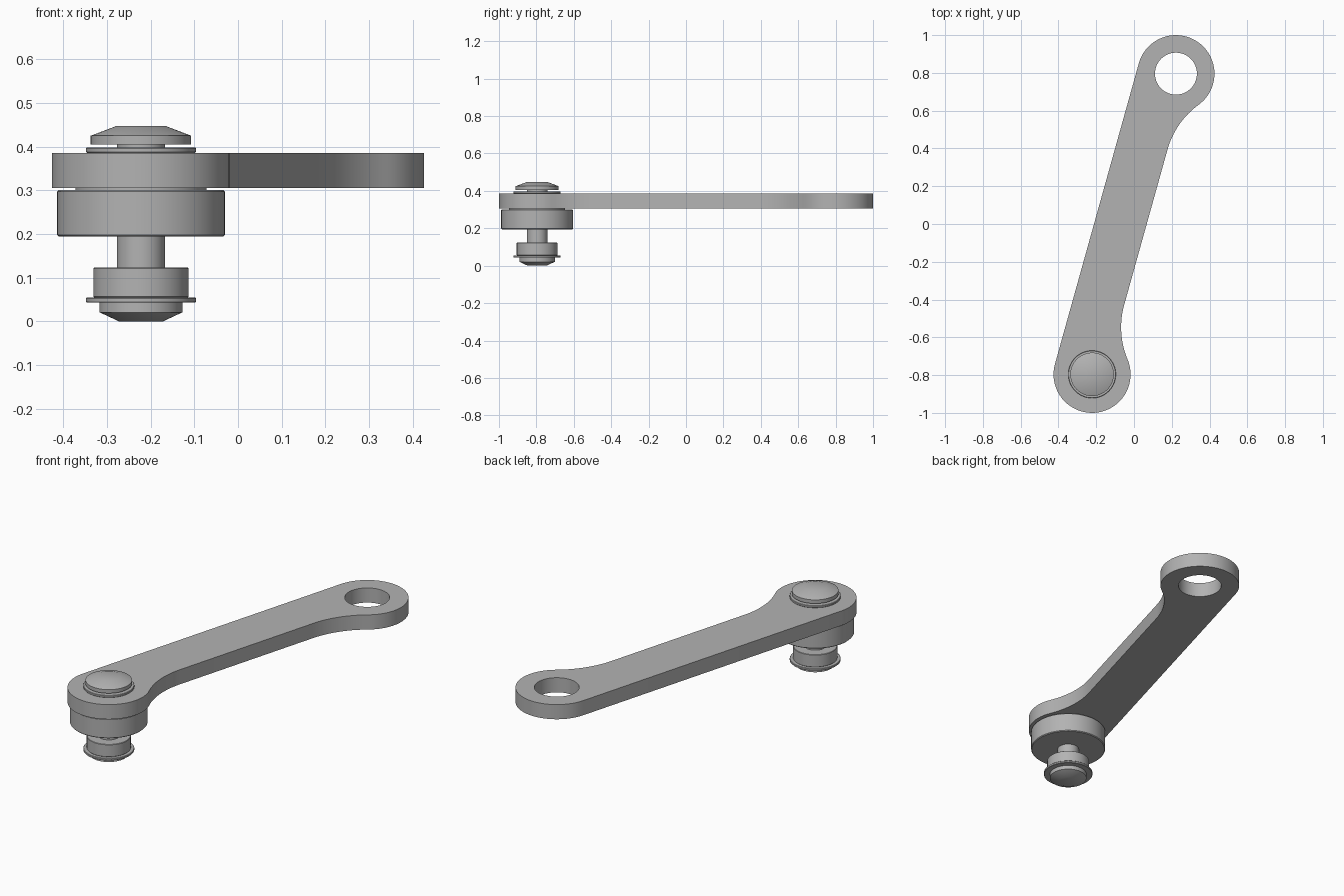
import bpy
import bmesh
from math import atan2, cos, sin, pi, sqrt, radians

if "Cube" in bpy.data.objects:
    bpy.data.objects.remove(bpy.data.objects["Cube"])

# Single plain metal colour
GREY = (0.45, 0.45, 0.45, 1)
metal = bpy.data.materials.new("grey metal")
metal.use_nodes = True
metal.diffuse_color = GREY
metal.node_tree.nodes["Principled BSDF"].inputs["Base Color"].default_value = GREY

# Arm layout: local u runs along the arm, v points to its right edge
END_X, END_Y = 0.222, 0.796
HALF = sqrt(END_X ** 2 + END_Y ** 2)
UX, UY = END_X / HALF, END_Y / HALF
END_R, EDGE_V, FILLET_R, HOLE_R = 0.204, 0.065, 0.44, 0.111


def arc(u, v, r, a0, a1, n):
    return [(u + r * cos(a0 + (a1 - a0) * i / n), v + r * sin(a0 + (a1 - a0) * i / n))
            for i in range(n + 1)]


def smooth(ob):
    bpy.ops.object.select_all(action='DESELECT')
    ob.select_set(True)
    bpy.context.view_layer.objects.active = ob
    bpy.ops.object.shade_smooth_by_angle(angle=radians(32))


def lathe(name, profile, steps=64):
    """Spin (radius, height) points around the pin axis."""
    bm = bmesh.new()
    verts = [bm.verts.new((r, 0, z)) for r, z in profile]
    edges = [bm.edges.new(pair) for pair in zip(verts, verts[1:])]
    bmesh.ops.spin(bm, geom=verts + edges, axis=(0, 0, 1), cent=(0, 0, 0),
                   angle=2 * pi, steps=steps)
    bmesh.ops.remove_doubles(bm, verts=bm.verts, dist=1e-5)
    bmesh.ops.recalc_face_normals(bm, faces=bm.faces)
    mesh = bpy.data.meshes.new(name)
    bm.to_mesh(mesh)
    bm.free()
    mesh.materials.append(metal)
    ob = bpy.data.objects.new(name, mesh)
    ob.location = (-END_X, -END_Y, 0)
    bpy.context.collection.objects.link(ob)
    smooth(ob)


def disc(name, r, z0, z1, bevel=0.002):
    lathe(name, [(0, z0), (r - bevel, z0), (r, z0 + bevel),
                 (r, z1 - bevel), (r - bevel, z1), (0, z1)])


# Arm outline: straight left edge, filleted necks on the right edge
reach = sqrt((END_R + FILLET_R) ** 2 - (EDGE_V + FILLET_R) ** 2)
fillet_v = EDGE_V + FILLET_R
join = atan2(fillet_v, reach)
lower = (arc(-HALF, 0, END_R, -pi / 2, -2 * pi + join, 40)
         + arc(reach - HALF, fillet_v, FILLET_R, pi + join, 1.5 * pi, 16)[1:])
upper = [(-u, v) for u, v in reversed(lower)]
hole = arc(HALF, 0, HOLE_R, 0, 2 * pi, 64)[:-1]

curve = bpy.data.curves.new("arm", 'CURVE')
curve.dimensions = '2D'
curve.fill_mode = 'BOTH'
curve.extrude = 0.04
for loop in (lower + upper, hole):
    spline = curve.splines.new('POLY')
    spline.points.add(len(loop) - 1)
    for point, (u, v) in zip(spline.points, loop):
        point.co = (u * UX + v * UY, u * UY - v * UX, 0, 1)
    spline.use_cyclic_u = True
curve.materials.append(metal)
arm = bpy.data.objects.new("arm", curve)
arm.location.z = 0.345
bpy.context.collection.objects.link(arm)
bpy.ops.object.select_all(action='DESELECT')
arm.select_set(True)
bpy.context.view_layer.objects.active = arm
bpy.ops.object.convert(target='MESH')
arm = bpy.context.view_layer.objects.active
bm = bmesh.new()
bm.from_mesh(arm.data)
bmesh.ops.remove_doubles(bm, verts=bm.verts, dist=1e-5)
bmesh.ops.recalc_face_normals(bm, faces=bm.faces)
bm.to_mesh(arm.data)
bm.free()
smooth(arm)

# Pin and the parts stacked on it
disc("shaft", 0.055, 0.03, 0.415, 0.001)
lathe("top_cap", [(0, 0.405), (0.115, 0.405), (0.115, 0.425), (0.057, 0.447), (0, 0.447)])
disc("top_washer", 0.126, 0.386, 0.398)
disc("spacer", 0.15, 0.299, 0.306, 0.001)
disc("large_roller", 0.192, 0.194, 0.301, 0.004)
disc("small_roller", 0.109, 0.055, 0.123)
disc("bottom_washer", 0.126, 0.043, 0.055)
lathe("bottom_cap", [(0, 0), (0.05, 0), (0.095, 0.021), (0.095, 0.043), (0, 0.043)])
